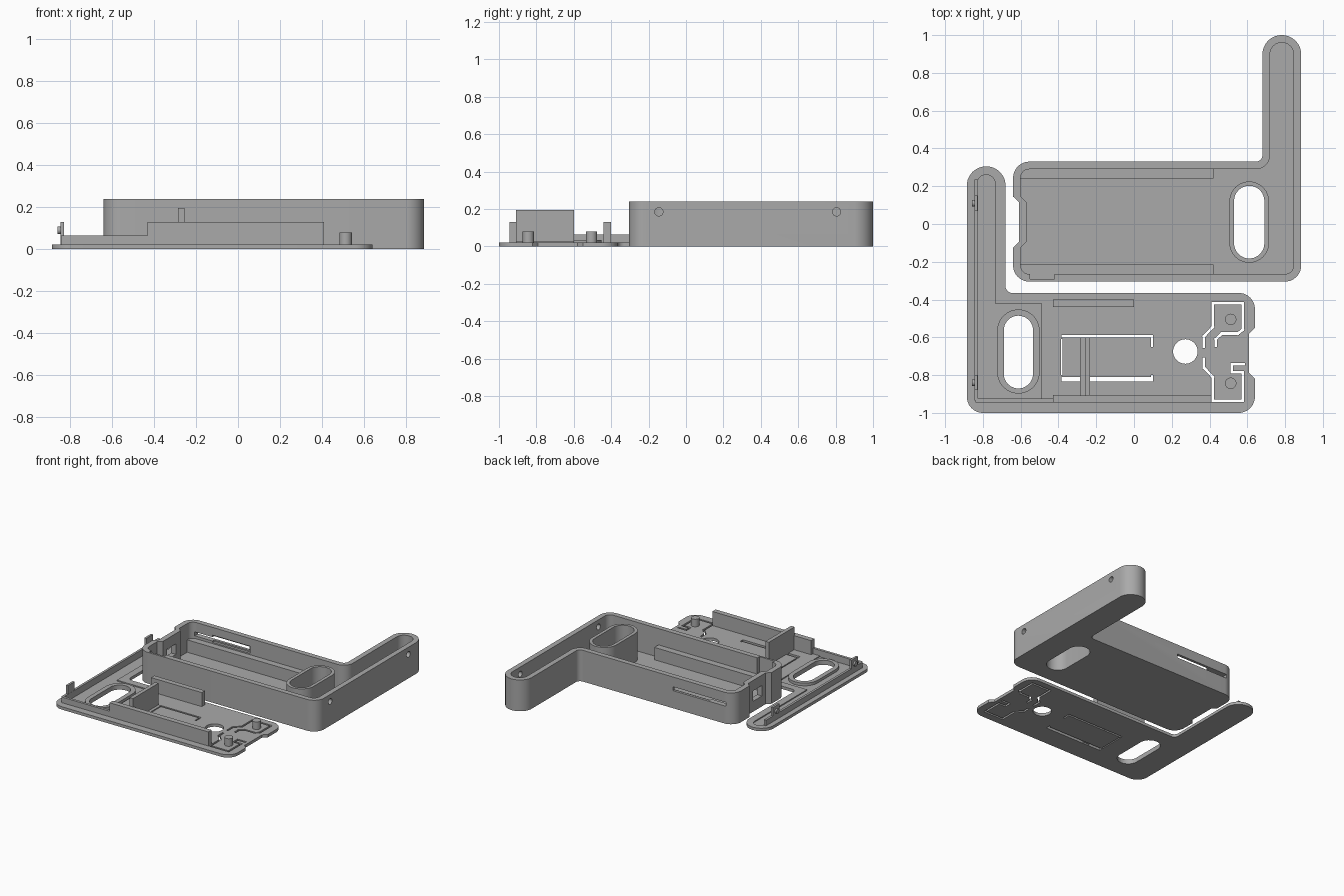
import bpy, bmesh, math
from mathutils import Vector

if "Cube" in bpy.data.objects:
    bpy.data.objects.remove(bpy.data.objects["Cube"])

grey = bpy.data.materials.new("plain grey plastic")
grey.use_nodes = True
grey.diffuse_color = (0.4, 0.4, 0.4, 1)
grey.node_tree.nodes["Principled BSDF"].inputs["Base Color"].default_value = (0.4, 0.4, 0.4, 1)


def prism(name, outline, z0, z1):
    """Extrude a closed 2D outline between two heights."""
    bm = bmesh.new()
    face = bm.faces.new([bm.verts.new((p[0], p[1], z0)) for p in outline])
    top = bmesh.ops.extrude_face_region(bm, geom=[face])["geom"]
    bmesh.ops.translate(bm, vec=(0, 0, z1 - z0), verts=[v for v in top if isinstance(v, bmesh.types.BMVert)])
    bmesh.ops.recalc_face_normals(bm, faces=bm.faces)
    mesh = bpy.data.meshes.new(name)
    bm.to_mesh(mesh)
    bm.free()
    mesh.materials.append(grey)
    obj = bpy.data.objects.new(name, mesh)
    bpy.context.scene.collection.objects.link(obj)
    return obj


def rounded(corners, steps=8):
    """Fillet (x, y, radius) corners into a smooth outline."""
    out = []
    for i, (x, y, r) in enumerate(corners):
        p = Vector((x, y))
        if r <= 0:
            out.append(p)
            continue
        a = (Vector(corners[i - 1][:2]) - p).normalized()
        b = (Vector(corners[(i + 1) % len(corners)][:2]) - p).normalized()
        half = a.angle(b) / 2
        c = p + (a + b).normalized() * r / math.sin(half)
        s, e = p + a * r / math.tan(half) - c, p + b * r / math.tan(half) - c
        out += [c + s.lerp(e, k / steps).normalized() * r for k in range(steps + 1)]
    return out


def rect(x0, x1, y0, y1, r=0):
    return rounded([(x0, y0, r), (x1, y0, r), (x1, y1, r), (x0, y1, r)])


def pill(x, y, w, h):
    return rect(x - w / 2, x + w / 2, y - h / 2, y + h / 2, w * 0.498)


def box(name, x0, x1, y0, y1, z0, z1):
    return prism(name, rect(x0, x1, y0, y1), z0, z1)


def side_pin(name, x0, x1, y, z, r):
    """Round bar lying along x."""
    obj = prism(name, pill(0, 0, 2 * r, 2 * r), 0, x1 - x0)
    for v in obj.data.vertices:
        a, b, c = v.co
        v.co = (x0 + c, y + a, z + b)
    return obj


def cut(obj, *cutters):
    """Subtract each cutter, then discard it."""
    for cutter in cutters:
        cutter.hide_render = True
        mod = obj.modifiers.new("cut", "BOOLEAN")
        mod.operation, mod.solver, mod.object = "DIFFERENCE", "EXACT", cutter
        dg = bpy.context.evaluated_depsgraph_get()
        dg.update()
        mesh = bpy.data.meshes.new_from_object(obj.evaluated_get(dg))
        obj.modifiers.clear()
        obj.data = mesh
        bpy.data.objects.remove(cutter)


def outline(d, lid=False):
    """L-shaped case outline, inset by d; the lid is its mirror image."""
    x0, x1, y0, y1, arm, r = -0.64 + d, 0.885 - d, -0.305 + d, 0.33 - d, 0.68 + d, 0.085 - d
    tip = 0.101 - d
    pts = [(x0, y0, r), (x1, y0, r), (x1, 1 - d, tip), (arm, 1 - d, tip), (arm, y1, 0.035 + d),
           (x0, y1, r), (x0, 0.145, 0), (x0 + 0.03, 0.115, 0), (x0 + 0.03, -0.095, 0), (x0, -0.125, 0)]
    return [(-p.x, p.y - 0.695) if lid else p for p in rounded(pts)]


# Tray shell with card slot, port, oval opening and pivot holes
tray = prism("tray_shell", outline(0), 0, 0.24)
cut(tray,
    prism("cavity", outline(0.04), 0.02, 0.4),
    prism("oval", pill(0.61, 0.01, 0.16, 0.385), -0.1, 0.1),
    box("card_slot", -0.57, -0.12, 0.25, 0.4, 0.135, 0.165),
    box("slot_relief", -0.42, -0.1, 0.27, 0.31, 0.125, 0.18),
    box("front_relief", -0.55, -0.42, -0.29, -0.25, 0.12, 0.3),
    box("port", -0.7, -0.55, -0.05, 0.06, 0.08, 0.16),
    *[side_pin("pivot", 0.8, 0.95, y, 0.185, 0.022) for y in (-0.145, 0.805)])

# Tube around the tray's oval opening
tube = prism("tray_oval_tube", pill(0.61, 0.01, 0.21, 0.43), 0.02, 0.24)
cut(tube, prism("oval", pill(0.61, 0.01, 0.16, 0.385), 0, 0.3))

# Support rails inside the tray
for name, y0, y1 in (("front", -0.275, -0.215), ("back", 0.24, 0.295)):
    box("tray_" + name + "_rail", -0.605, 0.42, y0, y1, 0.015, 0.115)

# Lid plate with recessed grip area, window slits and round hole
lid = prism("lid_plate", outline(0, True), 0, 0.022)
cut(lid,
    box("grip_recess", -0.83, -0.49, -0.945, -0.42, 0.014, 0.1),
    prism("arm_recess", rect(-0.83, -0.735, -0.7, 0.26, 0.045), 0.014, 0.1),
    prism("oval", pill(-0.612, -0.678, 0.155, 0.385), -0.1, 0.1),
    prism("round_hole", pill(0.272, -0.675, 0.13, 0.13), -0.1, 0.1),
    box("slit", -0.385, 0.1, -0.602, -0.588, -0.1, 0.1),
    box("slit", -0.385, 0.1, -0.835, -0.81, -0.1, 0.1),
    box("slit", -0.387, -0.378, -0.8, -0.61, -0.1, 0.1),
    box("slit", 0.09, 0.101, -0.65, -0.595, -0.1, 0.1),
    box("slit", 0.09, 0.101, -0.83, -0.8, -0.1, 0.1))

# Thin slits that free the two spring buttons
paths = ([(0.37, -0.65), (0.37, -0.595), (0.417, -0.545), (0.417, -0.42), (0.575, -0.42), (0.575, -0.56),
          (0.55, -0.58), (0.465, -0.58), (0.432, -0.61), (0.432, -0.645)],
         [(0.37, -0.715), (0.37, -0.76), (0.417, -0.81), (0.417, -0.935), (0.575, -0.935),
          (0.575, -0.785), (0.517, -0.785), (0.517, -0.742), (0.58, -0.742)])
for path in paths:
    pts = [Vector(p) for p in path]
    for a, b in zip(pts, pts[1:]):
        along = (b - a).normalized() * 0.007
        side = Vector((-along.y, along.x))
        a, b = a - along, b + along
        cut(lid, prism("slit", [a - side, b - side, b + side, a + side], -0.1, 0.1))

# Raised ring around the lid's oval opening
ring = prism("lid_oval_ring", pill(-0.612, -0.675, 0.225, 0.445), 0.012, 0.035)
cut(ring, prism("oval", pill(-0.612, -0.678, 0.155, 0.385), -0.1, 0.1))

# Upright walls of the lid
box("lid_front_wall", -0.43, 0.41, -0.945, -0.905, 0.01, 0.13)
box("lid_front_low_wall", -0.84, -0.43, -0.945, -0.925, 0.01, 0.065)
box("lid_back_wall", -0.43, 0.0, -0.44, -0.4, 0.01, 0.13)
box("lid_cross_wall", -0.285, -0.255, -0.91, -0.6, 0.01, 0.195)
box("lid_cross_wall_foot", -0.256, -0.232, -0.91, -0.6, 0.01, 0.03)
box("lid_arm_wall", -0.845, -0.827, -0.935, 0.235, 0.01, 0.065)

# Snap tabs with pins on the arm wall
for name, y in (("front", -0.84), ("back", 0.11)):
    box("lid_" + name + "_tab", -0.845, -0.828, y - 0.04, y + 0.04, 0.06, 0.13)
    side_pin("lid_" + name + "_pin", -0.858, -0.835, y, 0.09, 0.018)

# Button posts
for name, y in (("front", -0.843), ("back", -0.505)):
    prism("lid_" + name + "_post", pill(0.512, y, 0.06, 0.06), 0.015, 0.08)

# Smooth the rounded corners, keep the edges crisp
for obj in bpy.context.scene.objects:
    if obj.type == "MESH":
        bpy.ops.object.select_all(action="DESELECT")
        obj.select_set(True)
        bpy.context.view_layer.objects.active = obj
        bpy.ops.object.shade_smooth_by_angle(angle=math.radians(30))
